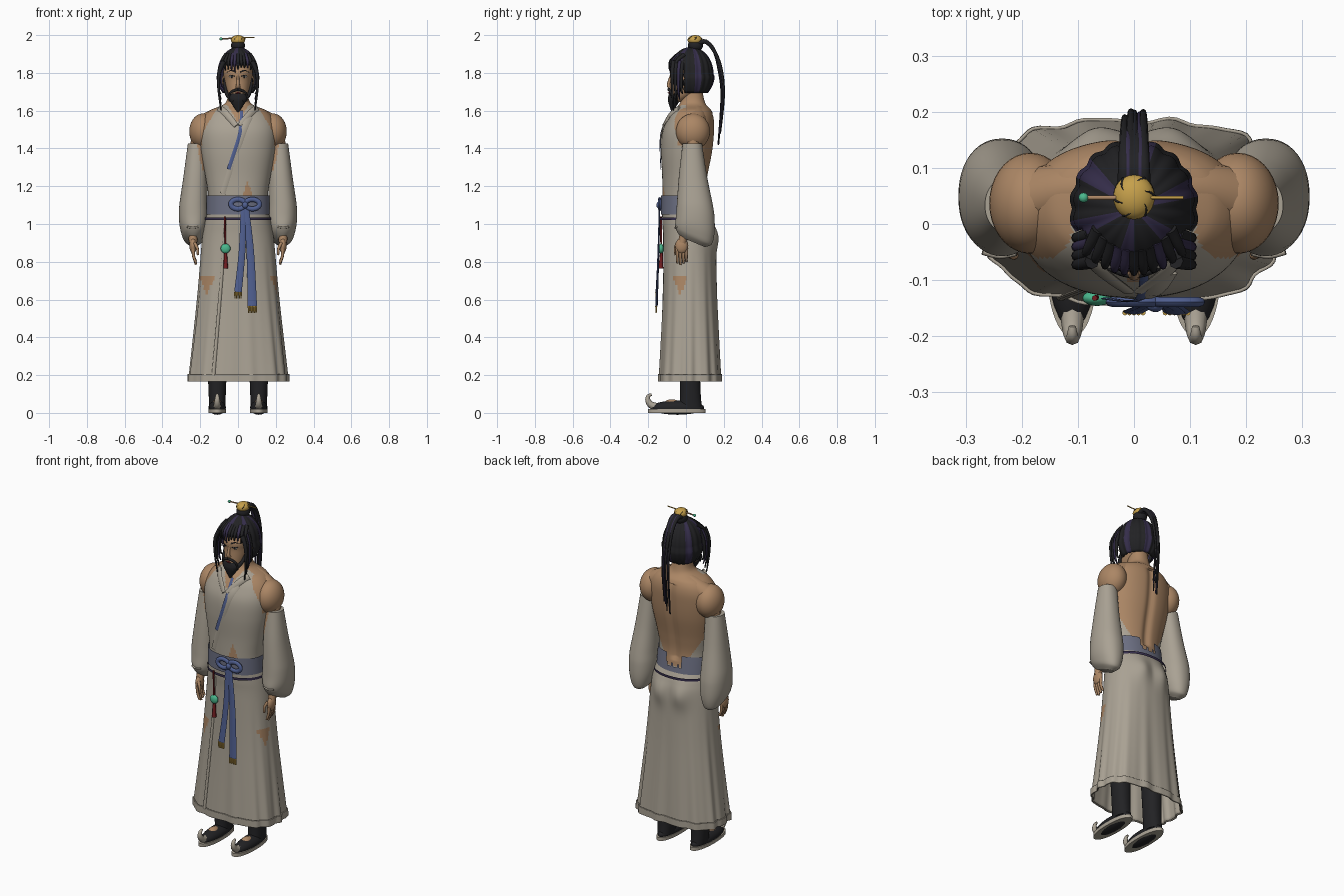
import bpy, bmesh, math, random
from mathutils import Vector, Matrix

random.seed(4)
if "Cube" in bpy.data.objects:
    bpy.data.objects.remove(bpy.data.objects["Cube"])


def material(name, *rgb):
    m = bpy.data.materials.new(name)
    m.use_nodes = True
    m.diffuse_color = (*rgb, 1)
    m.node_tree.nodes["Principled BSDF"].inputs["Base Color"].default_value = (*rgb, 1)
    return m


CLOTH = material("linen", .4, .36, .295)
SKIN = material("skin", .41, .24, .13)
BLACK = material("black", .016, .016, .018)
PURPLE = material("dark purple", .036, .027, .07)
BELT = material("grey blue", .15, .16, .225)
BLUE = material("sash blue", .08, .115, .28)
GOLD = material("gold", .56, .35, .07)
GREEN = material("jade", .07, .48, .27)
RED = material("dark red", .17, .012, .015)
WHITE = material("eye white", .62, .58, .52)


def add(name, bm, mats, rule=None):
    bmesh.ops.recalc_face_normals(bm, faces=bm.faces)
    for face in bm.faces:
        face.smooth = True
        face.material_index = int(rule(face.calc_center_median())) if rule else 0
    mesh = bpy.data.meshes.new(name)
    bm.to_mesh(mesh)
    bm.free()
    mesh.set_sharp_from_angle(angle=.9)
    for mat in mats:
        mesh.materials.append(mat)
    ob = bpy.data.objects.new(name, mesh)
    bpy.context.collection.objects.link(ob)
    return ob


def smooth(points, steps):
    """Catmull-Rom curve through tuples of any length."""
    out = []
    last = len(points) - 1
    for i in range(last):
        a, b, c, d = (Vector(points[min(max(j, 0), last)]) for j in (i - 1, i, i + 1, i + 2))
        for step in range(steps):
            t = step / steps
            out.append(b + t / 2 * (c - a + t * (2*a - 5*b + 4*c - d + t * (3 * (b - c) + d - a))))
    return out + [Vector(points[-1])]


def sweep(rings, caps=True):
    bm = bmesh.new()
    loops = [[bm.verts.new(co) for co in ring] for ring in rings]
    for low, high in zip(loops, loops[1:]):
        for i in range(len(low)):
            bm.faces.new((low[i - 1], low[i], high[i], high[i - 1]))
    if caps:
        bm.faces.new(loops[0])
        bm.faces.new(loops[-1])
    return bm


def power(value, exponent):
    return math.copysign(abs(value) ** exponent, value)


def loft(name, rings, mats, rule=None, x=0, sides=48, steps=6, square=2.2, caps=True, warp=None, drop=None):
    """Stack of rings: height, half width, front y, back y."""
    out = []
    for z, wide, near, far in smooth(rings, steps):
        ring = []
        for i in range(sides):
            a = math.tau * i / sides
            co = Vector((x + wide * power(math.cos(a), 2 / square),
                         (near + far) / 2 + (far - near) / 2 * power(math.sin(a), 2 / square), z))
            ring.append(warp(co, a) if warp else co)
        out.append(ring)
    bm = sweep(out, caps)
    if drop:
        gone = [face for face in bm.faces if drop(face.calc_center_median())]
        bmesh.ops.delete(bm, geom=gone, context='FACES')
    return add(name, bm, mats, rule)


def tube(name, mat, points, start, end=None, ref=(0, 1, 0), flat=1, sides=8, steps=5):
    """Sweep a round or flat section along points, tapering from start to end."""
    end = start if end is None else end
    path, out = smooth(points, steps), []
    last = len(path) - 1
    for i, co in enumerate(path):
        along = path[min(i + 1, last)] - path[max(i - 1, 0)]
        side = along.cross(Vector(ref)).normalized()
        up = side.cross(along).normalized() * flat
        radius = start + (end - start) * i / last
        angles = [math.tau * j / sides for j in range(sides)]
        out.append([co + radius * (side * math.cos(a) + up * math.sin(a)) for a in angles])
    return add(name, sweep(out), [mat])


def blob(name, mat, place, size, sides=24):
    bm = bmesh.new()
    bmesh.ops.create_uvsphere(bm, u_segments=sides, v_segments=sides // 2, radius=1,
                              matrix=Matrix.Translation(place) @ Matrix.Diagonal((*size, 1)))
    return add(name, bm, [mat])


def front(rings, x, z, square=2.2):
    """Front y of a loft at x, z."""
    _, wide, near, far = min(smooth(rings, 8), key=lambda ring: abs(ring[0] - z))
    u = min(abs(x / wide), .98)
    return (near + far) / 2 - (far - near) / 2 * (1 - u ** square) ** (1 / square)


def strip(name, mat, rings, points, start, end, off=.003, flat=.2):
    """Band lying on the front of a loft."""
    tube(name, mat, [(x, front(rings, x, z) - off, z) for x, z in points], start, end, flat=flat)


def grow(rings, by):
    return [(z, wide + by, near - by, far + by) for z, wide, near, far in rings]


# Torso: wrapped front, bare back with a spine groove
WAIST = [(1.05, .16, -.125, .12), (1.15, .158, -.125, .105)]
TORSO = [(1, .165, -.12, .14), *WAIST, (1.25, .172, -.126, .115), (1.38, .195, -.132, .14),
         (1.48, .203, -.126, .15), (1.55, .19, -.1, .15), (1.6, .15, -.07, .135),
         (1.645, .064, -.03, .1), (1.75, .05, -.02, .08)]


def bare(c):
    x, y, z = abs(c.x), c.y, c.z
    back = y > .03 and z > 1.08 and x < .06 + max(0, z - 1.1) * .6
    shoulder = z > 1.42 and x > .19 - .6 * max(0, z - 1.48)
    neck = z > 1.63 or x < (z - 1.53) * .55 or (z > 1.45 and y > 0)
    tear = y < 0 and abs(c.x - .05) < (1.23 - z) / 3
    return back or shoulder or neck or tear


def spine(co, a):
    inside = co.y > 0 and 1.12 < co.z < 1.58
    return co - Vector((0, .014 * inside * math.exp(-(co.x / .022) ** 2), 0))


loft("torso", TORSO, [CLOTH, SKIN], bare, sides=128, steps=9, warp=spine)

# Collar, lapel and blue trim
for s in (-1, 1):
    strip("collar_wing", CLOTH, TORSO, [(s*.1, 1.61), (s*.06, 1.58), (s*.01, 1.52)], .022, .014, .006, .35)
strip("lapel", CLOTH, TORSO, [(.06, 1.57), (.02, 1.47), (-.08, 1.16)], .02, .015)
strip("lapel_trim", BLUE, TORSO, [(.018, 1.6), (.01, 1.48), (-.05, 1.29)], .008, .01, .008)

# Skirt with deep corner folds, seat, hem and overlap edge
HEM = (.17, .27, -.147, .19)
SKIRT = [(1.06, .162, -.127, .122), (1, .178, -.124, .145), (.9, .192, -.12, .158),
         (.6, .22, -.125, .168), HEM]


def folds(co, a):
    depth = max(0, .9 - co.z)
    w = 1 + depth * (.05 * math.cos(4 * a - 3) + .03 * math.cos(14 * a) + .015 * math.cos(23 * a))
    seat = math.exp(-((co.z - .93) / .07) ** 2 - ((abs(co.x) - .07) / .05) ** 2) * (co.y > 0)
    return Vector((co.x * w, co.y * w + .022 * seat, co.z))


def worn(c):
    w = .4 * (c.z - .62)
    return c.z < .73 and c.y < .03 and (abs(c.x + .165) < w or (c.x > 0 and abs(c.y + .03) < w))


skirt = loft("skirt", SKIRT, [CLOTH, SKIN], worn, sides=128, steps=14, caps=False, warp=folds)
band = [(z, *HEM[1:]) for z in (.205, .185, .165)]
hem = loft("hem", grow(band, .004), [CLOTH], sides=128, caps=False, warp=folds)
for ob in (skirt, hem):
    ob.modifiers.new("thickness", 'SOLIDIFY').thickness = .006
strip("overlap_edge", CLOTH, SKIRT, [(-.07, 1), (-.085, .75), (-.13, .2)], .008, .009, .004, .5)

# Belt open at the back, and cord under it
loft("belt", grow(WAIST, .008), [BELT], sides=96, caps=False,
     drop=lambda c: c.y > 0 and abs(c.x) < .05 and c.z > 1.085 + .015 * math.sin(c.x * 160))
cord = [(z, .174, -.135, .15) for z in (1.02, 1.035)]
loft("waist_cord", grow(cord, .002), [PURPLE], caps=False)

# Sash bow and tails
for s in (-1, 1):
    turns = [math.tau * i / 10 for i in range(11)]
    loop = [(.038 + s * .038 * (1 - math.cos(a)), -.139, 1.105 + .025 * math.sin(a)) for a in turns]
    tube("bow_loop", BLUE, loop, .013, flat=.7)
blob("bow_knot", BLUE, (.038, -.143, 1.1), (.016, .014, .018))
for top, bottom, low, width, tassels in ((.03, 0, .64, .02, 5), (.042, .076, .565, .025, 6)):
    middle = ((top + bottom) / 2 + .006, -.146, .85)
    tube("sash_tail", BLUE, [(top, -.14, 1.09), middle, (bottom, -.156, low)], .015, width, flat=.25)
    for i in range(tassels):
        x = bottom + width * (1.6 * i / (tassels - 1) - .8)
        tube("tail_fringe", GOLD, [(x, -.158, low), (x, -.158, low - .035)], .005, .003, steps=1)

# Jade pendant and tassel
tube("pendant_cord", RED, [(-.07, -.132, 1.04), (-.066, -.131, .84)], .005)
blob("jade_bead", GREEN, (-.066, -.132, .87), (.026, .014, .026))
tube("tassel", RED, [(-.066, -.13, .85), (-.065, -.133, .765)], .007, .013)


# Arms, sleeves and hands
def slant(co, a):
    return co - Vector((0, 0, co.y * max(0, min(.42, (1.05 - co.z) * 4))))


def gap(c):
    return 1.28 < c.z < 1.43 and c.y < 0 and abs(c.x) < .2 + (c.z - 1.28) / 4


SLEEVE = [(1.425, .05, -.018, .085), (1.25, .063, -.038, .112), (1.05, .078, -.052, .15),
          (.96, .062, -.056, .143), (.92, .03, -.03, .1)]
for s in (-1, 1):
    blob("shoulder", SKIN, (s*.185, .037, 1.49), (.073, .09, .095), 36)
    tube("trapezius", SKIN, [(s*.03, .06, 1.6), (s*.11, .06, 1.565), (s*.19, .042, 1.515)], .04, .06, sides=16)
    tube("arm", SKIN, [(s*.205, .035, 1.48), (s*.235, .04, 1.2), (s*.238, -.02, .9)], .042, .022)
    sleeve = loft("sleeve", SLEEVE, [CLOTH, SKIN], gap, x=s*.235, steps=12, warp=slant)
    for v in sleeve.data.vertices:
        v.co.x -= s * .06 * max(0, v.co.z - 1.1)
    tube("cuff_fold", CLOTH, [(s*.21, -.052, .985), (s*.24, -.057, .98), (s*.27, -.05, .985)], .005)
    blob("palm", SKIN, (s*.238, -.022, .885), (.019, .034, .042), 16)
    for i in range(4):
        y = -.046 + .016 * i
        tip = .785 + .008 * abs(i - 1)
        tube("finger", SKIN, [(s*.237, y, .87), (s*.235, y, .83), (s*.222, y, tip)], .01, .006)
    tube("thumb", SKIN, [(s*.23, -.045, .9), (s*.215, -.056, .87), (s*.212, -.055, .835)], .01, .006)

# Head and face
HEAD = [(1.645, .02, -.072, -.02), (1.66, .042, -.084, 0), (1.7, .06, -.086, .07),
        (1.76, .072, -.083, .115), (1.82, .076, -.08, .12), (1.89, .03, -.01, .07)]
loft("head", HEAD, [SKIN])
tube("nose", SKIN, [(0, -.08, 1.785), (0, -.092, 1.738), (0, -.084, 1.726)], .006, .013)
blob("mouth", RED, (0, -.091, 1.694), (.014, .006, .004), 12)
for s in (-1, 1):
    y = front(HEAD, .033, 1.78)
    blob("eye", WHITE, (s*.033, y, 1.78), (.015, .003, .006), 14)
    blob("pupil", BLACK, (s*.033, y - .002, 1.78), (.006, .003, .006), 12)
    strip("eyelid", BLACK, HEAD, [(s*.016, 1.781), (s*.033, 1.787), (s*.05, 1.782)], .002, .002, .002, .5)
    strip("eyebrow", BLACK, HEAD, [(s*.013, 1.804), (s*.035, 1.813), (s*.06, 1.803)], .004, .002, .001, .5)
    blob("ear", SKIN, (s*.077, .015, 1.76), (.008, .016, .028), 14)
    tube("moustache", BLACK, [(0, -.091, 1.713), (s*.04, -.08, 1.695), (s*.047, -.068, 1.65)], .008, .004)
    tube("sideburn", BLACK, [(s*.073, 0, 1.77), (s*.06, -.05, 1.69), (s*.02, -.08, 1.65)], .006, .014)
loft("beard", [(1.592, .004, -.077, -.07), (1.65, .043, -.095, -.035), (1.675, .052, -.094, -.02),
               (1.69, .036, -.09, -.03)], [BLACK])

# Swept-up hair with purple streaks
bm = bmesh.new()
bmesh.ops.create_uvsphere(bm, u_segments=108, v_segments=28, radius=1)
for v in bm.verts:
    x, y, z = v.co
    wide = (1 - .045 * abs(math.cos(9 * math.atan2(y, x))) ** 3) * (1.06 if z < 0 else 1)
    v.co = (x * .11 * wide, .027 + y * .119 * wide, 1.795 + z * .142)
centres = {face: face.calc_center_median() for face in bm.faces}
gone = [face for face, c in centres.items() if c.z < 1.69 or (c.y < -.01 and c.z < 1.845)]
bmesh.ops.delete(bm, geom=gone, context='FACES')
hair = add("hair", bm, [BLACK, PURPLE],
           lambda c: round((math.atan2(c.y - .027, c.x) / math.tau + 1) * 18) % 3 == 1)
hair.modifiers.new("thickness", 'SOLIDIFY').thickness = .008

SIDEWAYS = (1, 0, 0)
for i in range(11):
    x = -.085 + .017 * i
    y = -.082 + 4.5 * x * x
    tip = (x, y - .006, 1.82 + random.uniform(-.01, .01))
    tube("fringe", PURPLE if i in (3, 4, 8) else BLACK, [(x * .75, y + .04, 1.895), (x, y, 1.862), tip],
         .013, .003, SIDEWAYS)
for s in (-1, 1):
    for i in range(4):
        y = -.066 + .016 * i
        tube("side_lock", PURPLE if i == 2 else BLACK,
             [(s*.075, y, 1.86), (s*.1, y - .006, 1.8), (s*.102, y - .006, 1.71), (s*.09, y, 1.6 + .03 * i)], .014, .003)

# Topknot, cap and hairpin
blob("topknot", BLACK, (0, .05, 1.945), (.037, .04, .034))
blob("gold_cap", GOLD, (0, .048, 1.974), (.037, .04, .026))
for i in range(6):
    a = math.tau * i / 6
    groove = [(math.cos(a + t) * r, .048 + math.sin(a + t) * r, z)
              for t, r, z in ((0, .038, 1.978), (.25, .031, 1.988), (.5, .022, 1.994))]
    tube("cap_groove", BLACK, groove, .003, .001, (0, 0, 1))
tube("hairpin", GOLD, [(0, .047, 1.985), (.088, .047, 1.988)], .003)
tube("hairpin_stem", SKIN, [(-.085, .047, 1.98), (0, .047, 1.985)], .004)
blob("hairpin_bead", GREEN, (-.09, .047, 1.98), (.009, .009, .008), 12)

# Ponytail
for i in range(7):
    x = (i - 3) * .0055
    d = random.uniform(-.008, .008)
    tip = (x, .176 + d, 1.43 + random.uniform(-.03, .07))
    tube("ponytail_strand", PURPLE if i in (1, 5) else BLACK,
         [(x, .06, 1.955), (x, .105, 1.965), (x, .15, 1.915), (x, .18 + d, 1.82), (x, .194 + d, 1.68), tip],
         .014, .003, SIDEWAYS)

# Legs and curled shoes
SOLE = [(z, .047, -.2, .104) for z in (0, .02)]
for s in (-1, 1):
    x = s * .11
    loft("leg", [(.5, .06, -.05, .07), (.14, .047, -.032, .076), (.03, .042, -.035, .085)], [BLACK], x=x)
    loft("sole", SOLE, [CLOTH], x=x, steps=1)
    blob("shoe", BLACK, (x, -.045, .028), (.046, .142, .038))
    blob("instep", SKIN, (x, -.075, .05), (.026, .04, .022), 16)
    tube("toe_curl", CLOTH, [(x, -.16, .032), (x, -.188, .045), (x, -.202, .068), (x, -.198, .09), (x, -.182, .097)],
         .022, .006, SIDEWAYS)
